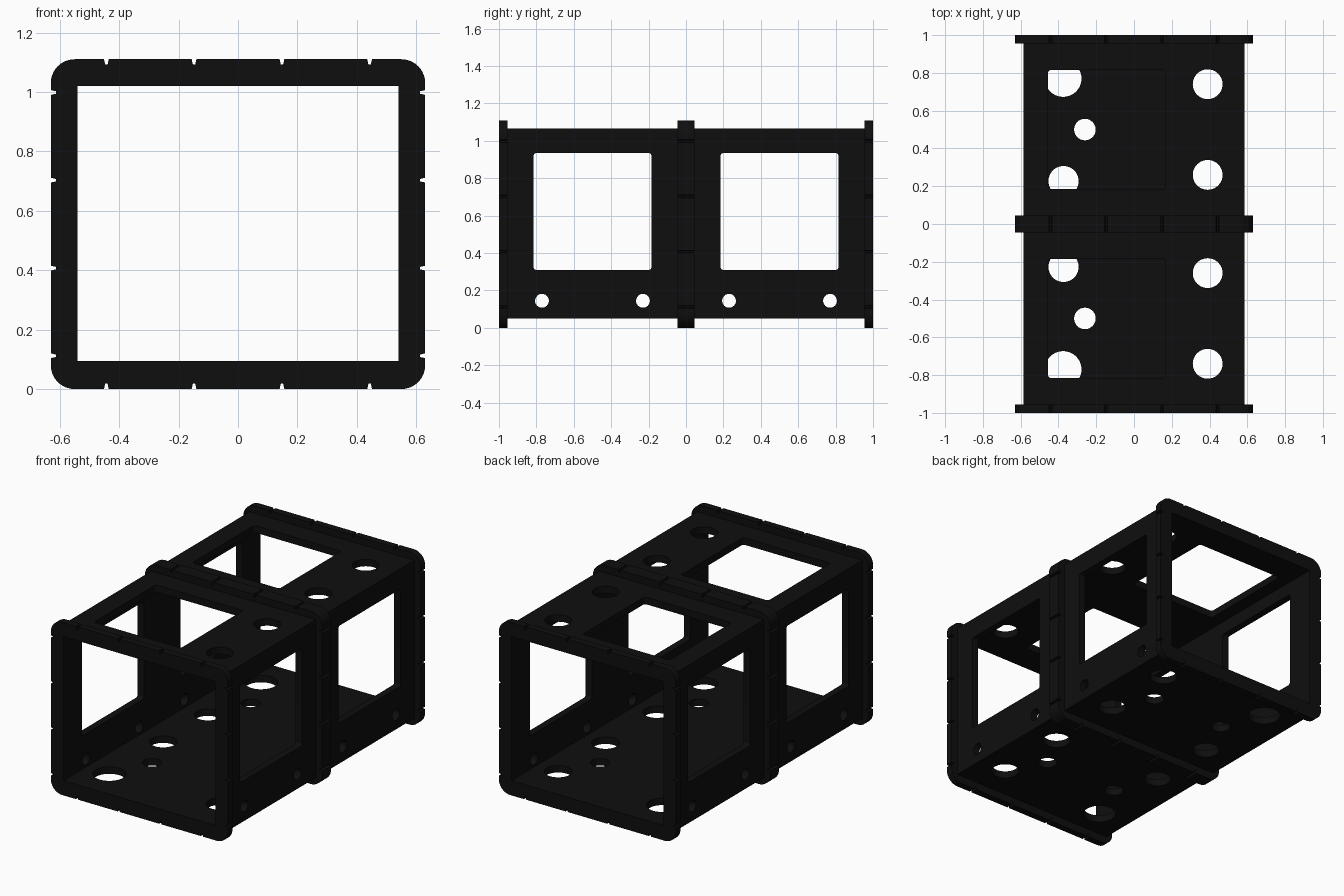
import bpy
from math import cos, sin, pi
from mathutils import Matrix, Vector

cube = bpy.data.objects.get("Cube")
if cube:
    bpy.data.objects.remove(cube, do_unlink=True)

black = bpy.data.materials.new("matte black")
black.use_nodes = True
colour = (0.0045, 0.0045, 0.0045, 1)
black.diffuse_color = colour
shader = black.node_tree.nodes["Principled BSDF"]
shader.inputs["Base Color"].default_value = colour
shader.inputs["Roughness"].default_value = 0.8

# Main sizes
HALF_W, HEIGHT, FLANGE = 0.63, 1.11, 0.045
WALL = 0.045
OUT_X, IN_X = 0.585, 0.54
FLOOR_Z, ROOF_Z = 0.05, 1.065
MID = HEIGHT / 2


def circle(x, y, r, n=40):
    return [(x + r * cos(2 * pi * i / n), y + r * sin(2 * pi * i / n)) for i in range(n)]


def rounded(x0, x1, y0, y1, r, steps=6, notches=()):
    """Counter-clockwise rounded rectangle, optionally notched along each side."""
    pts = []
    corners = [(x0 + r, y0 + r), (x1 - r, y0 + r), (x1 - r, y1 - r), (x0 + r, y1 - r)]
    middle = Vector(((x0 + x1) / 2, (y0 + y1) / 2))
    half = Vector(((x1 - x0) / 2, (y1 - y0) / 2))
    for k, (cx, cy) in enumerate(corners):
        for i in range(steps + 1):
            a = pi + (k + i / steps) * pi / 2
            pts.append((cx + r * cos(a), cy + r * sin(a)))
        along = Vector([(1, 0), (0, 1), (-1, 0), (0, -1)][k])
        inward = Vector((-along.y, along.x))
        edge = middle - inward * half[1 - k % 2]
        for s in notches:
            for ds, depth in ((-0.008, 0), (-0.004, 0.018), (0.004, 0.018), (0.008, 0)):
                pts.append(tuple(edge + along * (s + ds) + inward * depth))
    return pts


def box(x0, x1, y0, y1):
    return [(x0, y0), (x1, y0), (x1, y1), (x0, y1)]


def plate(name, loops, thickness, axes, centre):
    """Flat plate from an outline and hole loops; axes are the plate's u, v, normal."""
    curve = bpy.data.curves.new(name, "CURVE")
    curve.dimensions = "2D"
    curve.fill_mode = "BOTH"
    curve.extrude = thickness / 2
    for loop in loops:
        spline = curve.splines.new("POLY")
        spline.points.add(len(loop) - 1)
        for p, (u, v) in zip(spline.points, loop):
            p.co = (u, v, 0, 1)
        spline.use_cyclic_u = True
    ob = bpy.data.objects.new(name, curve)
    bpy.context.collection.objects.link(ob)
    ob.matrix_world = Matrix.Translation(centre) @ Matrix(axes).transposed().to_4x4()
    curve.materials.append(black)
    bpy.ops.object.select_all(action="DESELECT")
    ob.select_set(True)
    bpy.context.view_layer.objects.active = ob
    bpy.ops.object.convert(target="MESH")
    bpy.ops.object.shade_smooth_by_angle(angle=pi / 6)
    return bpy.context.object


FRONT = ((1, 0, 0), (0, 0, 1), (0, -1, 0))
SIDE = ((0, 1, 0), (0, 0, 1), (1, 0, 0))
FLAT = ((1, 0, 0), (0, 1, 0), (0, 0, 1))

for s, word in ((-1, "front"), (1, "back")):
    y0, y1 = sorted((s * FLANGE, s * (1 - FLANGE)))
    w0, w1 = sorted((s * 0.185, s * 0.815))

    # End flanges with notched rims
    for y, place in ((FLANGE / 2, "inner"), (1 - FLANGE / 2, "outer")):
        rim = rounded(-HALF_W, HALF_W, 0, HEIGHT, 0.08, 10, (-0.443, -0.148, 0.148, 0.443))
        opening = box(-IN_X, IN_X, FLOOR_Z + WALL, ROOF_Z - WALL)
        plate(f"{word}_{place}_flange", [rim, opening], FLANGE, FRONT, (0, s * y, 0))

    # Side walls with a window and two bolt holes
    for sx, side in ((-1, "right"), (1, "left")):
        loops = [box(y0, y1, FLOOR_Z, ROOF_Z), rounded(w0, w1, 0.31, 0.935, 0.015)]
        loops += [circle(s * y, 0.145, 0.037) for y in (0.23, 0.77)]
        plate(f"{word}_{side}_wall", loops, WALL, SIDE, (sx * (OUT_X - WALL / 2), 0, 0))

    # Roof with an offset window and two round holes
    loops = [box(-IN_X, IN_X, y0, y1), rounded(-0.455, 0.165, w0, w1, 0.015)]
    loops += [circle(0.39, s * y, 0.079) for y in (0.26, 0.74)]
    plate(f"{word}_roof", loops, WALL, FLAT, (0, 0, ROOF_Z - WALL / 2))

    # Floor with large, small and medium holes on both sides
    loops = [box(-IN_X, IN_X, y0, y1)]
    loops += [circle(x, s * y, r) for x, y, r in (
        (-0.375, 0.77, 0.097), (-0.26, 0.5, 0.057), (-0.373, 0.227, 0.08),
        (0.39, 0.74, 0.082), (0.26, 0.5, 0.057), (0.39, 0.26, 0.082))]
    plate(f"{word}_floor", loops, WALL, FLAT, (0, 0, FLOOR_Z + WALL / 2))
